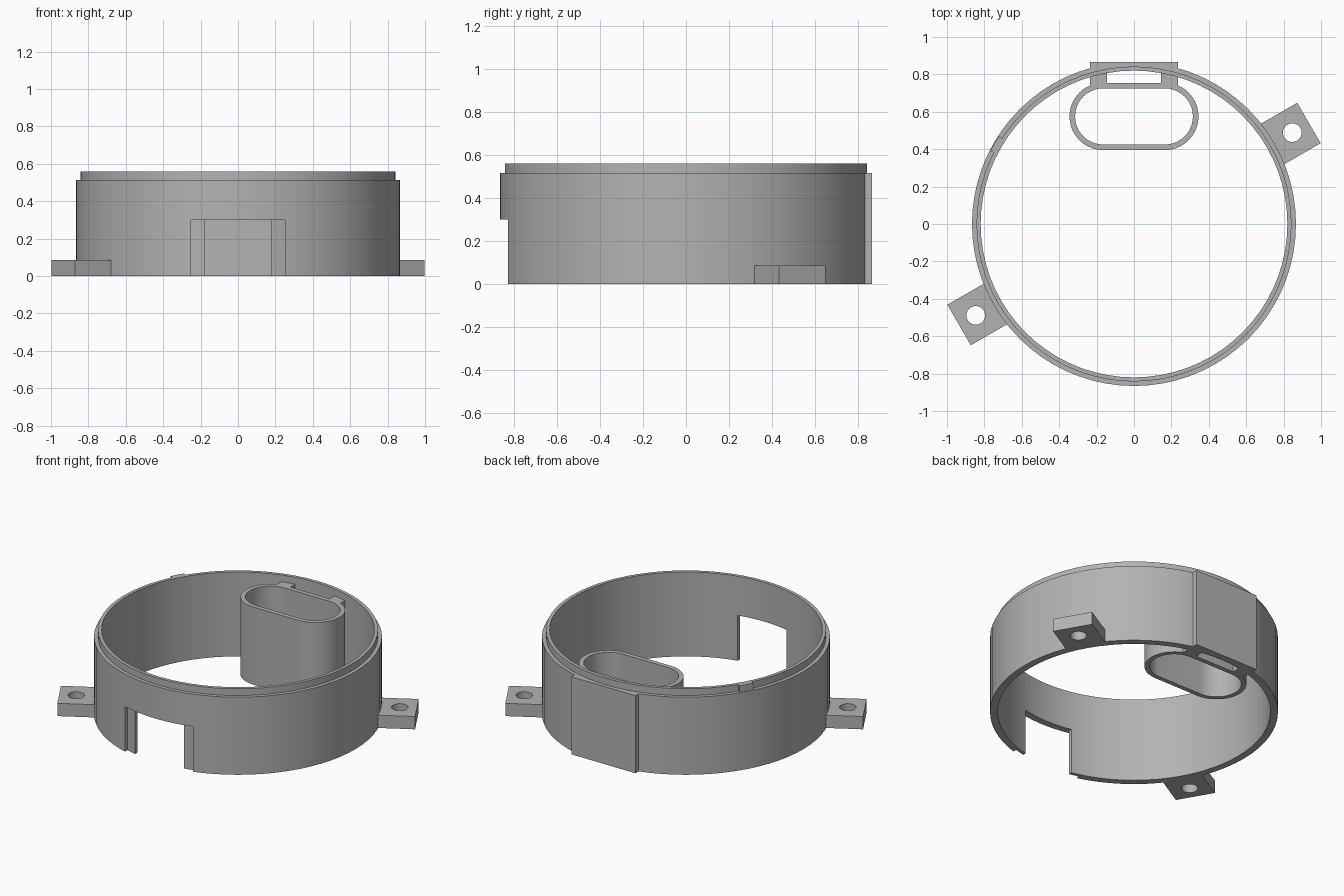
import bpy, bmesh
from math import cos, sin, pi, radians, sqrt
from mathutils import Matrix

cube = bpy.data.objects.get("Cube")
if cube:
    bpy.data.objects.remove(cube, do_unlink=True)

grey = bpy.data.materials.new("plain grey")
grey.use_nodes = True
colour = (0.45, 0.45, 0.45, 1)
grey.diffuse_color = colour
grey.node_tree.nodes["Principled BSDF"].inputs["Base Color"].default_value = colour

OUTER, LIP, INNER = 0.866, 0.842, 0.82
RIM, TOP = 0.515, 0.56


def finish(name, bm):
    bmesh.ops.recalc_face_normals(bm, faces=bm.faces)
    mesh = bpy.data.meshes.new(name)
    bm.to_mesh(mesh)
    bm.free()
    mesh.materials.append(grey)
    ob = bpy.data.objects.new(name, mesh)
    bpy.context.collection.objects.link(ob)
    return ob


def prism(name, outline, z0, z1):
    """Extrude a flat outline upward from z0 to z1."""
    bm = bmesh.new()
    face = bm.faces.new([bm.verts.new((x, y, z0)) for x, y in outline])
    moved = bmesh.ops.extrude_face_region(bm, geom=[face])["geom"]
    verts = [v for v in moved if isinstance(v, bmesh.types.BMVert)]
    bmesh.ops.translate(bm, verts=verts, vec=(0, 0, z1 - z0))
    return finish(name, bm)


def box(name, x0, x1, y0, y1, z0, z1):
    return prism(name, [(x0, y0), (x1, y0), (x1, y1), (x0, y1)], z0, z1)


def arc(cx, cy, r, a0, a1, steps):
    angles = [radians(a0 + (a1 - a0) * i / steps) for i in range(steps + 1)]
    return [(cx + r * cos(a), cy + r * sin(a)) for a in angles]


def cut(ob, cutter):
    mod = ob.modifiers.new("cut", 'BOOLEAN')
    mod.operation, mod.solver, mod.object = 'DIFFERENCE', 'EXACT', cutter
    select(ob)
    bpy.ops.object.modifier_apply(modifier=mod.name)
    bpy.data.objects.remove(cutter, do_unlink=True)


def select(ob):
    bpy.ops.object.select_all(action='DESELECT')
    ob.select_set(True)
    bpy.context.view_layer.objects.active = ob


def smooth(ob):
    select(ob)
    bpy.ops.object.shade_smooth_by_angle(angle=radians(30))


# Ring wall with a stepped lip, turned from its cross-section
bm = bmesh.new()
profile = [(INNER, 0), (OUTER, 0), (OUTER, RIM), (LIP, RIM), (LIP, TOP), (INNER, TOP)]
verts = [bm.verts.new((r, 0, z)) for r, z in profile]
edges = [bm.edges.new((verts[i - 1], verts[i])) for i in range(len(verts))]
bmesh.ops.spin(bm, geom=verts + edges, cent=(0, 0, 0), axis=(0, 0, 1),
               angle=2 * pi, steps=72, use_merge=True)
bmesh.ops.remove_doubles(bm, verts=bm.verts, dist=0.0001)
ring = finish("ring_wall", bm)

# Front doorway: a shallow outer recess and a narrower opening
half = 0.25
depth = -sqrt(LIP ** 2 - half ** 2)
curve = [(x, -sqrt(LIP ** 2 - x ** 2)) for x in [half * i / 6 for i in range(-6, 7)]]
cut(ring, prism("recess_cutter", curve + [(half, -1), (-half, -1)], -0.1, 0.3))
cut(ring, box("opening_cutter", -0.18, 0.18, -1, -0.6, -0.1, 0.3))
smooth(ring)


# Oblong tube inside the back of the ring
def oblong(r):
    return arc(0.165, 0.575, r, -90, 90, 20) + arc(-0.165, 0.575, r, 90, 270, 20)


tube = prism("oblong_tube", oblong(0.18), 0, RIM)
cut(tube, prism("tube_cutter", oblong(0.15), -0.1, 1))
smooth(tube)

# Flat back plate and the two arms that hold the tube
box("back_plate", -0.235, 0.235, 0.828, OUTER, 0, RIM)
for side, x in (("right", -0.235), ("left", 0.145)):
    box(side + "_tube_arm", x, x + 0.09, 0.73, 0.808, 0, RIM)

# Small locating tab on the lip
outer_edge = arc(0, 0, 0.862, 147, 153, 3)
inner_edge = arc(0, 0, 0.83, 153, 147, 3)
prism("lip_tab", outer_edge + inner_edge, RIM - 0.01, TOP)

# Mounting lugs with screw holes on opposite sides
for side, angle in (("left", 30), ("right", 210)):
    lug = box(side + "_mounting_lug", 0.828, 1.08, -0.125, 0.125, 0, 0.085)
    cut(lug, prism("hole_cutter", arc(0.977, 0, 0.05, 0, 345, 23), -0.1, 0.2))
    lug.data.transform(Matrix.Rotation(radians(angle), 4, 'Z'))
    smooth(lug)
